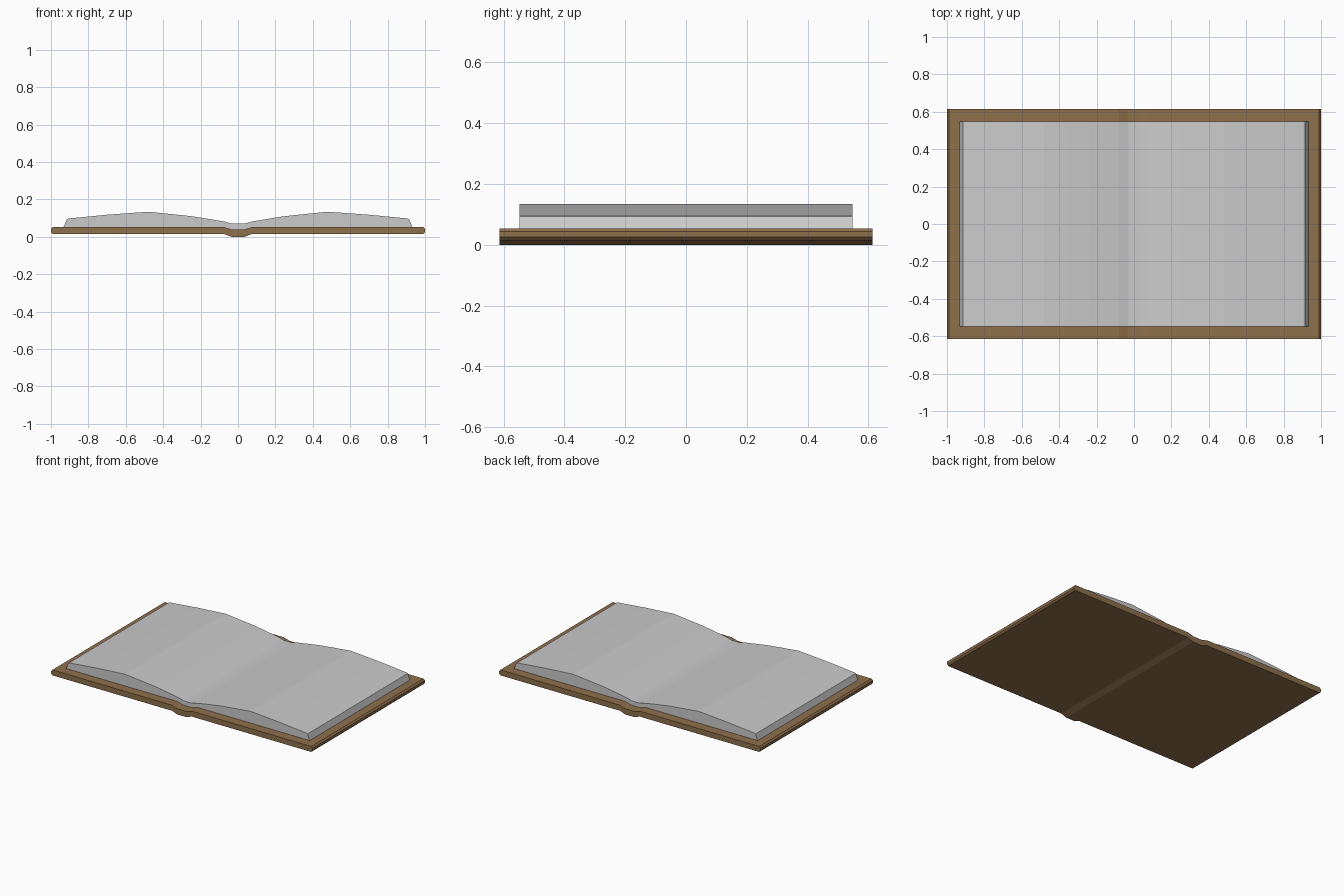
import bpy, bmesh

if "Cube" in bpy.data.objects:
    bpy.data.objects.remove(bpy.data.objects["Cube"])

def mirrored(half):
    """Mirror an x >= 0 polyline, returning it from -x to +x."""
    return [(-x, z) for x, z in reversed(half)] + list(half)

def extrude_profile(name, top, bottom, depth):
    """Closed prism along y between two half polylines, built as clean strips."""
    outline = mirrored(top) + mirrored(bottom)[::-1]
    bm = bmesh.new()
    front = bm.faces.new([bm.verts.new((x, -depth, z)) for x, z in outline])
    geom = bmesh.ops.extrude_face_region(bm, geom=[front])["geom"]
    moved = [v for v in geom if isinstance(v, bmesh.types.BMVert)]
    bmesh.ops.translate(bm, verts=moved, vec=(0, 2 * depth, 0))
    bmesh.ops.recalc_face_normals(bm, faces=bm.faces)
    mesh = bpy.data.meshes.new(name)
    bm.to_mesh(mesh)
    bm.free()
    obj = bpy.data.objects.new(name, mesh)
    bpy.context.collection.objects.link(obj)
    return obj

# Cover boards with the dropped spine and bevelled fore edges
cover_top = [(0.035, 0.040), (0.08, 0.053), (0.99, 0.053), (1.0, 0.043)]
cover_bottom = [(0.035, 0.0), (0.075, 0.015), (0.99, 0.015), (1.0, 0.025)]
cover = extrude_profile("cover", cover_top, cover_bottom, 0.614)
leather = bpy.data.materials.new("brown_leather")
leather.diffuse_color = (0.27, 0.16, 0.07, 1)
leather.use_nodes = True
leather.node_tree.nodes["Principled BSDF"].inputs["Base Color"].default_value = leather.diffuse_color
cover.data.materials.append(leather)

# Two arched page stacks meeting in the gutter
page_top = [(0.03, 0.070), (0.08, 0.083), (0.24, 0.109), (0.36, 0.122), (0.48, 0.134),
            (0.70, 0.118), (0.905, 0.098), (0.915, 0.094)]
page_bottom = [(0.035, 0.040), (0.08, 0.053), (0.932, 0.053)]
extrude_profile("pages", page_top, page_bottom, 0.548)
